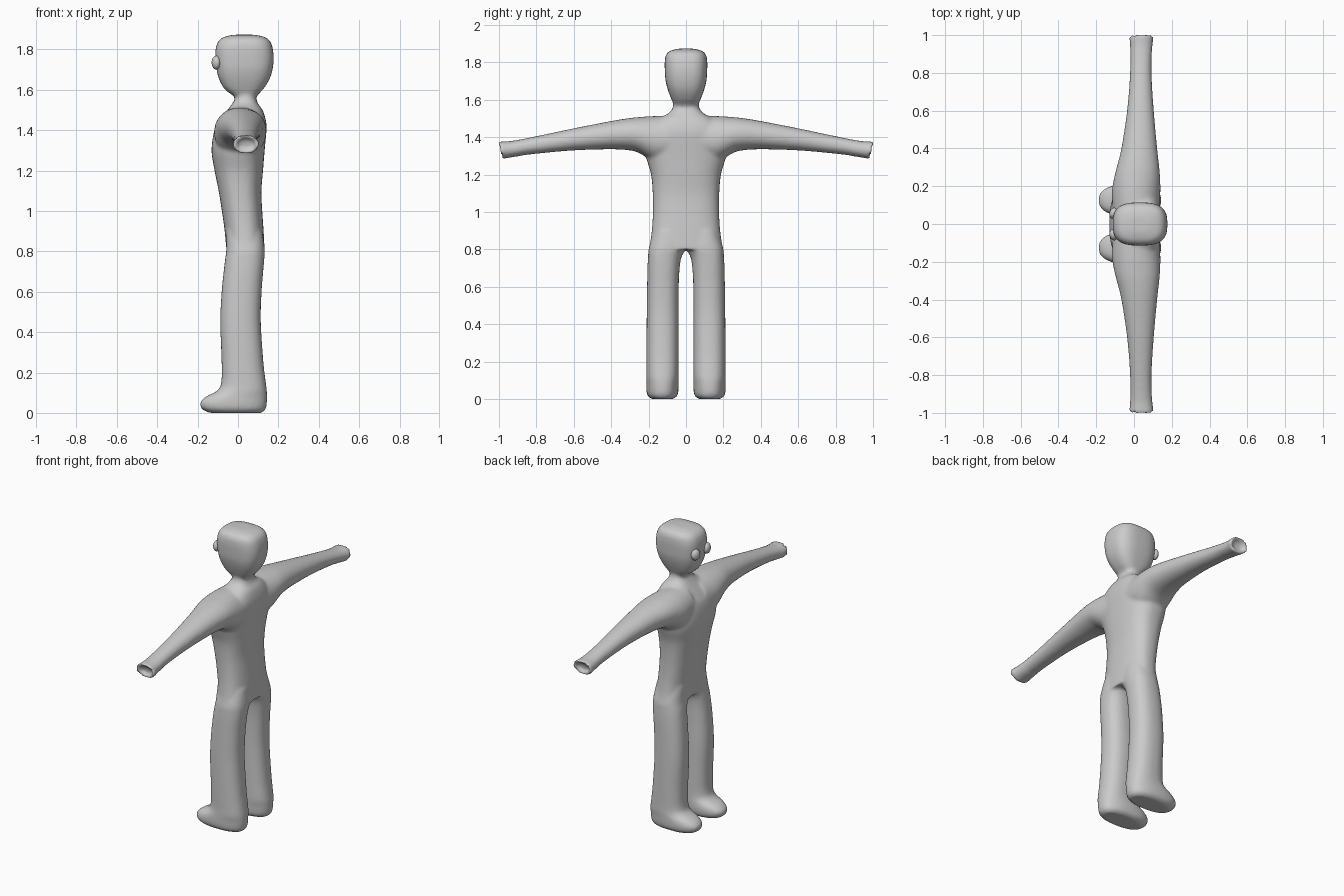
import bpy, bmesh, math
from mathutils import Vector

clay = bpy.data.materials.new("clay grey")
clay.diffuse_color = (0.6, 0.6, 0.6, 1)


def refine(rings, steps=4):
    """Catmull-Rom interpolation between ring parameters."""
    out = []
    for i in range(len(rings) - 1):
        p0, p1 = rings[max(i - 1, 0)], rings[i]
        p2, p3 = rings[i + 1], rings[min(i + 2, len(rings) - 1)]
        for s in range(steps):
            t = s / steps
            out.append([b + 0.5 * t * (c - a + t * (2*a - 5*b + 4*c - d + t * (3*(b - c) + d - a)))
                        for a, b, c, d in zip(p0, p1, p2, p3)])
    return out + [rings[-1]]


def loft(bm, rings, place, power=2.4, n=40):
    """Closed tube of superellipse rings: (level, u_min, u_max, v_min, v_max)."""
    loops = []
    for lv, u0, u1, v0, v1 in rings:
        loop = []
        for k in range(n):
            a = 2 * math.pi * k / n
            c, s = math.cos(a), math.sin(a)
            u = (u0 + u1) / 2 + (u1 - u0) / 2 * math.copysign(abs(c) ** (2 / power), c)
            v = (v0 + v1) / 2 + (v1 - v0) / 2 * math.copysign(abs(s) ** (2 / power), s)
            loop.append(bm.verts.new(place(lv, u, v)))
        loops.append(loop)
    for a, b in zip(loops, loops[1:]):
        for k in range(n):
            bm.faces.new((a[k], a[(k + 1) % n], b[(k + 1) % n], b[k]))
    bm.faces.new(loops[0][::-1])
    bm.faces.new(loops[-1])


def upright(lv, u, v):
    return Vector((u, v, lv))


bm = bmesh.new()

# Torso and neck: height, front, back, half width
torso = [(0.80, -0.057, 0.132, 0.198), (0.90, -0.066, 0.127, 0.183), (1.0, -0.08, 0.12, 0.177),
         (1.1, -0.096, 0.116, 0.178), (1.2, -0.116, 0.124, 0.187), (1.3, -0.131, 0.132, 0.215),
         (1.4, -0.117, 0.141, 0.225), (1.45, -0.09, 0.138, 0.20), (1.50, -0.052, 0.122, 0.14),
         (1.53, -0.03, 0.10, 0.09), (1.56, -0.016, 0.09, 0.07), (1.62, -0.02, 0.09, 0.065)]
loft(bm, refine([(z, a, b, -w, w) for z, a, b, w in torso]), upright, 2.5)

# Head
head = [(1.56, -0.005, 0.08, 0.058), (1.60, -0.063, 0.122, 0.077), (1.65, -0.093, 0.155, 0.096),
        (1.70, -0.106, 0.171, 0.109), (1.75, -0.112, 0.177, 0.113), (1.80, -0.111, 0.173, 0.114),
        (1.84, -0.098, 0.16, 0.107), (1.862, -0.07, 0.132, 0.084), (1.873, -0.02, 0.08, 0.04)]
loft(bm, refine([(z, a, b, -w, w) for z, a, b, w in head]), upright, 2.9)

# Legs with feet: height, front, back, inner side, outer side
leg = [(0.0, -0.14, 0.118, 0.066, 0.185), (0.018, -0.178, 0.137, 0.046, 0.206),
       (0.05, -0.188, 0.143, 0.04, 0.212), (0.08, -0.16, 0.144, 0.04, 0.212),
       (0.11, -0.102, 0.143, 0.04, 0.212), (0.15, -0.083, 0.138, 0.04, 0.211),
       (0.25, -0.081, 0.126, 0.04, 0.211), (0.45, -0.088, 0.113, 0.04, 0.21),
       (0.6, -0.081, 0.117, 0.039, 0.208), (0.7, -0.071, 0.125, 0.034, 0.206),
       (0.76, -0.064, 0.13, 0.024, 0.203), (0.81, -0.058, 0.132, 0.0, 0.198),
       (0.90, -0.06, 0.122, 0.0, 0.17)]
# Arms with cupped wrist ends: reach, front, back, bottom, top
arm = [(0.06, -0.11, 0.135, 1.27, 1.515), (0.15, -0.118, 0.139, 1.265, 1.513),
       (0.2, -0.114, 0.14, 1.285, 1.511), (0.25, -0.104, 0.138, 1.315, 1.507),
       (0.3, -0.092, 0.134, 1.329, 1.502), (0.4, -0.067, 0.123, 1.335, 1.486),
       (0.6, -0.037, 0.105, 1.329, 1.447), (0.8, -0.021, 0.093, 1.311, 1.405),
       (0.93, -0.02, 0.096, 1.295, 1.38), (1.0, -0.026, 0.105, 1.283, 1.377)]
wrist = [(1.004, -0.026, 0.105, 1.283, 1.377), (1.003, -0.012, 0.09, 1.294, 1.366),
         (0.98, 0.005, 0.075, 1.306, 1.354)]
for side in (1, -1):
    loft(bm, refine(leg), lambda lv, u, v: Vector((u, side * v, lv)), 2.4)
    loft(bm, refine(arm) + wrist,
         lambda lv, u, v: Vector((u, side * (lv + (0.2 * (v - 1.377) if lv > 0.9 else 0)), v)), 2.1)

bmesh.ops.recalc_face_normals(bm, faces=bm.faces)
mesh = bpy.data.meshes.new("body")
bm.to_mesh(mesh)
bm.free()
body = bpy.data.objects.new("body", mesh)
bpy.context.collection.objects.link(body)
mesh.materials.append(clay)

# Fuse the limbs into one skin and soften the joins
fuse = body.modifiers.new("fuse", 'REMESH')
fuse.mode = 'VOXEL'
fuse.voxel_size = 0.01
fuse.use_smooth_shade = True
soft = body.modifiers.new("soften", 'SMOOTH')
soft.factor = 0.5
soft.iterations = 6

# Eyes
for side, name in ((1, "left_eye"), (-1, "right_eye")):
    bpy.ops.mesh.primitive_uv_sphere_add(segments=24, ring_count=14, radius=1,
                                         location=(-0.108, side * 0.057, 1.735))
    eye = bpy.context.object
    eye.name = name
    eye.scale = (0.022, 0.03, 0.034)
    eye.rotation_euler.z = -side * 0.25
    eye.data.materials.append(clay)
    bpy.ops.object.shade_smooth()
